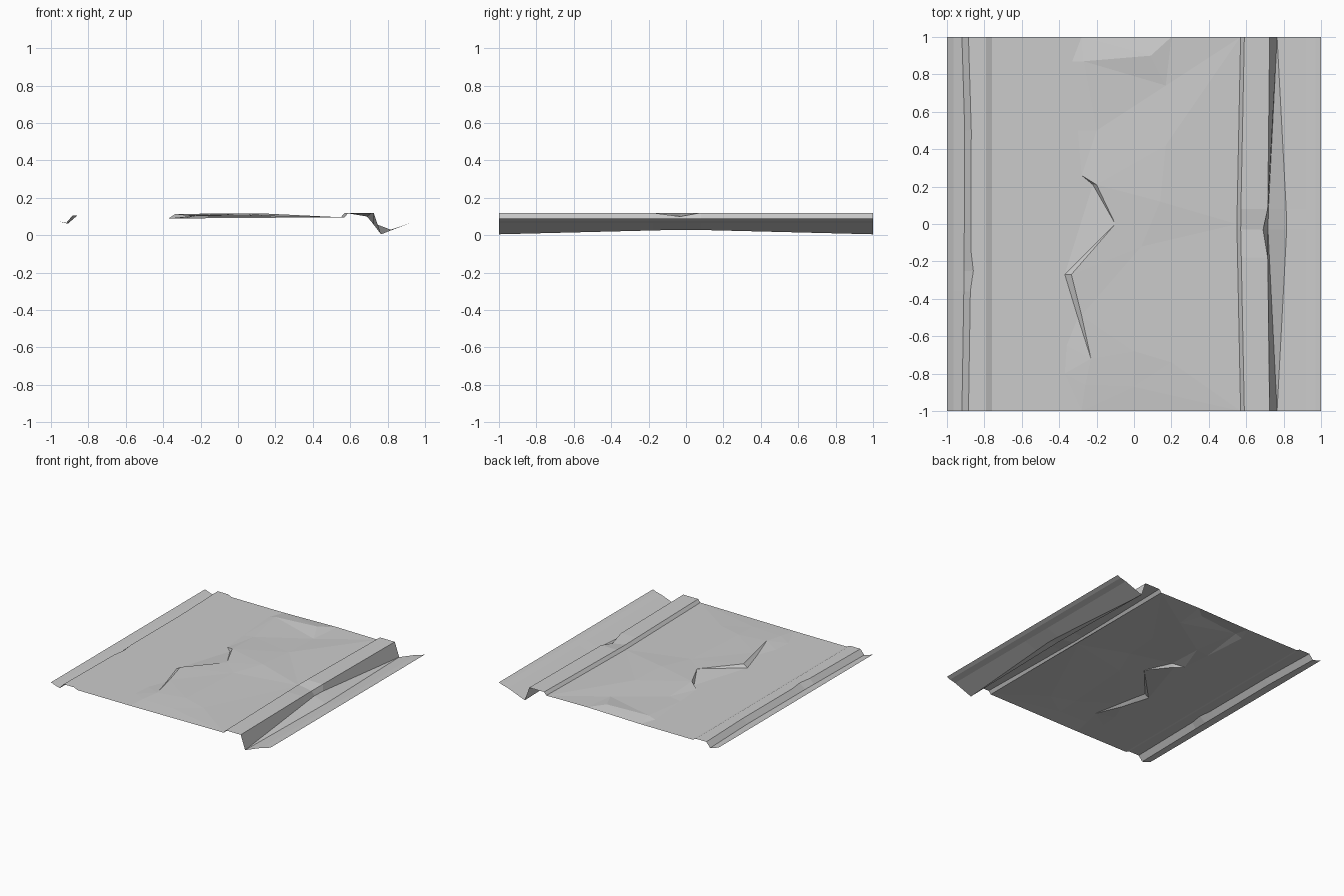
import bpy
from mathutils import Vector
from mathutils.geometry import delaunay_2d_cdt

cube = bpy.data.objects.get("Cube")
if cube:
    bpy.data.objects.remove(cube, do_unlink=True)

grey = bpy.data.materials.new("ground grey")
grey.use_nodes = True
colour = (0.6, 0.6, 0.6, 1)
grey.diffuse_color = colour
grey.node_tree.nodes["Principled BSDF"].inputs["Base Color"].default_value = colour


def make_object(name, verts, faces):
    mesh = bpy.data.meshes.new(name)
    mesh.from_pydata(verts, [], faces)
    mesh.materials.append(grey)
    mesh.update()
    obj = bpy.data.objects.new(name, mesh)
    bpy.context.collection.objects.link(obj)
    return obj


def loft(name, rows):
    """Skin a sheet through cross-sections given as (y, [(x, z), ...])."""
    verts = [(x, y, z) for y, section in rows for x, z in section]
    n = len(rows[0][1])
    faces = []
    for r in range(len(rows) - 1):
        for c in range(n - 1):
            a = r * n + c
            face = (a, a + 1, a + n + 1, a + n)
            # collapsed edges leave triangles
            unique = []
            for i in face:
                if verts[i] not in [verts[j] for j in unique]:
                    unique.append(i)
            if len(unique) > 2:
                faces.append(unique)
    return make_object(name, verts, faces)


flat, top = 0.09, 0.12        # main ground and right kerb heights
left_edge = -0.76             # where the left kerb meets the ground


def seam(y):
    """Gently bowed seam between the ground and the right kerb."""
    return 0.57 - 0.02 * (1 - abs(y))


# Left verge, gutter and kerb: the gutter shifts inward along the middle
def left_section(shift, lip):
    return [(-1, flat), (-0.965, 0.076), (-0.92 + shift, 0.064),
            (-0.885 + lip, 0.105), (-0.79, 0.105), (left_edge, flat)]


loft("left_kerb", [
    (-1, left_section(0, 0)),
    (-0.36, left_section(0.01, 0.01)),
    (-0.25, left_section(0.012, 0.026)),
    (-0.14, left_section(0.012, 0.013)),
    (0.5, left_section(0.015, 0.015)),
    (1, left_section(0, 0)),
])


# Right kerb and ditch: the wall foot and ditch bed part towards the middle
def right_section(y, lip_x, lip_z):
    t = 1 - abs(y)
    s = seam(y)
    return (y, [(s, 0.096), (s + 0.02, top), (lip_x, lip_z),
                (0.765 - 0.05 * t, 0.005 + 0.065 * t),
                (0.765 + 0.053 * t, 0.005 + 0.025 * t),
                (0.92, 0.065), (0.97, 0.077), (1, flat)])


loft("right_kerb_and_ditch", [
    right_section(-1, 0.725, top),
    right_section(-0.18, 0.715, top),
    right_section(-0.03, 0.69, 0.1),
    right_section(0.08, 0.715, top),
    right_section(1, 0.725, top),
])

# Worn ground: a flat left part, a broken edge, then a low faceted rise
foot = [(-0.28, -1), (-0.37, -0.8), (-0.36, -0.65), (-0.3, -0.5),
        (-0.37, -0.27), (-0.22, 0.21), (-0.28, 0.26), (-0.3, 0.5),
        (-0.33, 0.87), (-0.28, 1)]
rise = [(-0.26, -0.86, 0.098), (-0.23, -0.72, 0.104), (0, -0.87, 0.1),
        (0, -0.68, 0.108), (0.2, -0.74, 0.104), (-0.28, -0.49, 0.108),
        (-0.335, -0.27, 0.114), (-0.2, 0.21, 0.117), (-0.1, 0, 0.113),
        (0.04, -0.12, 0.11), (0.14, 0.12, 0.116), (-0.2, 0.5, 0.104),
        (0.17, 0.42, 0.108), (0.17, 0.74, 0.096), (0.09, 0.9, 0.114),
        (-0.27, 0.87, 0.108), (0.2, 1, 0.1)]
steps = (-1, 0, 1)
points = [(x, y, flat) for x, y in foot] + rise
border = [(left_edge, y, flat) for y in steps]
border += [(seam(y), y, 0.096) for y in steps]
points = border + points
first = len(border)
edges = [(first + i, first + i + 1) for i in range(len(foot) - 1)]
flat_points = [Vector(p[:2]) for p in points]
verts, _, faces, origin, _, _ = delaunay_2d_cdt(flat_points, edges, [], 0, 0.0001)
heights = [points[o[0]][2] if o else flat for o in origin]
make_object("worn_ground", [(v.x, v.y, h) for v, h in zip(verts, heights)], faces)
